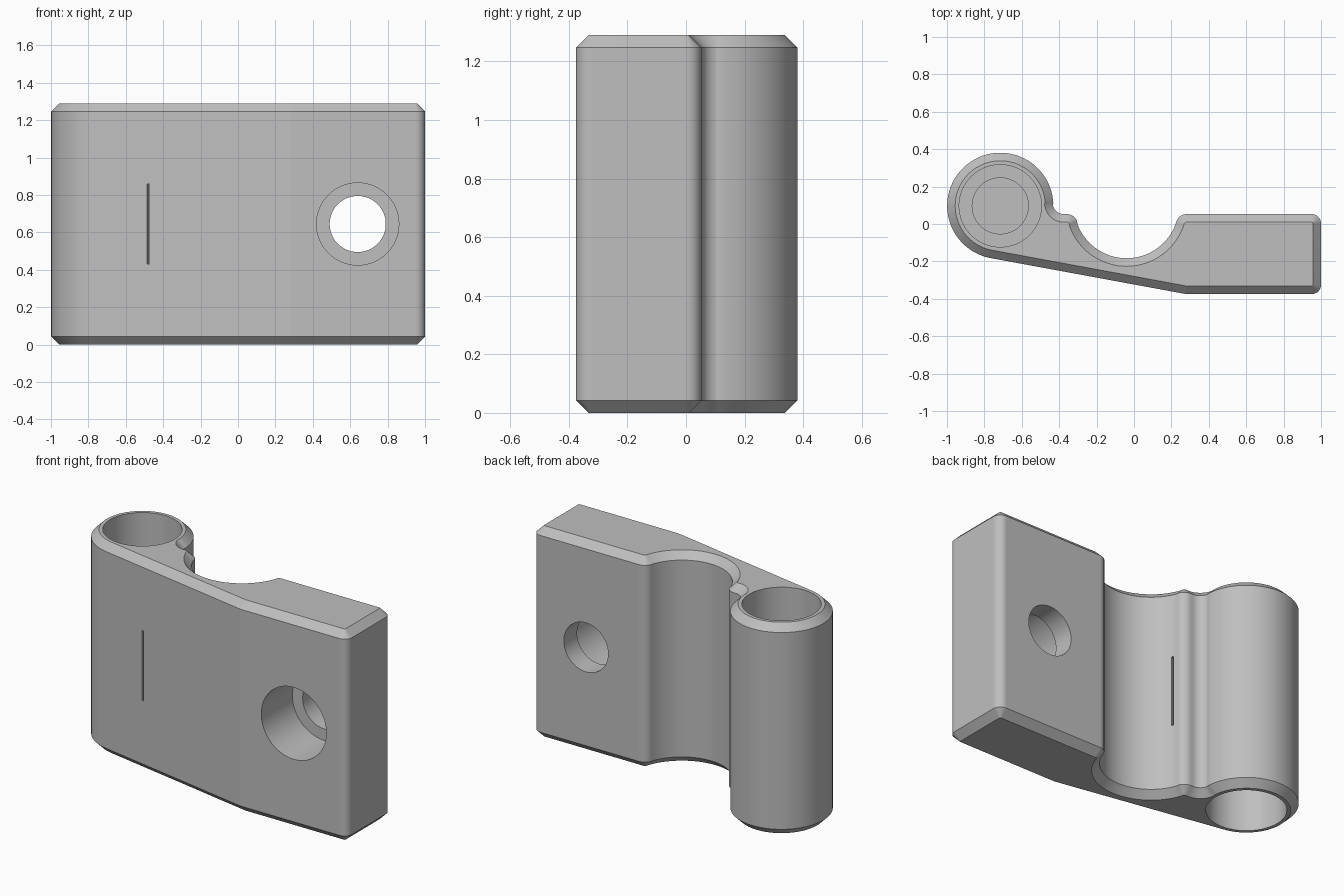
import bpy, bmesh
from math import radians, cos, sin, tau
from mathutils import Vector

cube = bpy.data.objects.get("Cube")
if cube:
    bpy.data.objects.remove(cube, do_unlink=True)

HEIGHT, CHAMFER = 1.29, 0.043
MID, THIRD = HEIGHT / 2, HEIGHT / 3
FRONT, BACK = -0.375, 0.053
BARREL_X, BARREL_Y = -0.715, 0.097
SEGMENTS = 64
UP = Vector((0, 0, 1))

grey = bpy.data.materials.new("mid grey")
grey.use_nodes = True
colour = (0.52, 0.52, 0.52, 1)
grey.diffuse_color = colour
grey.node_tree.nodes["Principled BSDF"].inputs["Base Color"].default_value = colour

bm = bmesh.new()


def arc(cx, cy, r, start, end, n):
    """Points on an arc, angles in degrees."""
    step = (end - start) / n
    return [Vector((cx + r * cos(radians(start + i * step)),
                    cy + r * sin(radians(start + i * step)))) for i in range(n + 1)]


def inset(points, d):
    """Move a counter-clockwise outline inwards by d."""
    result = []
    for i, p in enumerate(points):
        a = (p - points[i - 1]).normalized()
        b = (points[(i + 1) % len(points)] - p).normalized()
        na, nb = Vector((-a.y, a.x)), Vector((-b.y, b.x))
        result.append(p + (na + nb) * d / (1 + na.dot(nb)))
    return result


def make_ring(points):
    return [bm.verts.new(p) for p in points]


def bridge(rings):
    """Join successive rings with smooth walls."""
    for low, high in zip(rings, rings[1:]):
        for i, a in enumerate(low):
            j = (i + 1) % len(low)
            bm.faces.new((a, low[j], high[j], high[i])).smooth = True


def punch(face, ring):
    """Open a flat face around a ring."""
    normal = face.normal.copy()
    edges = list(face.edges)
    edges += [bm.edges.get((ring[i - 1], v)) for i, v in enumerate(ring)]
    bmesh.ops.delete(bm, geom=[face], context="FACES_ONLY")
    bmesh.ops.triangle_fill(bm, edges=edges, normal=normal, use_beauty=True)


def nearest(x, y, z):
    target = Vector((x, y, z))
    return min(bm.faces, key=lambda f: (f.calc_center_median() - target).length)


def circle(r, place):
    """Ring of radius r; place turns two offsets into a point."""
    return make_ring([place(r * cos(tau * i / SEGMENTS), r * sin(tau * i / SEGMENTS))
                      for i in range(SEGMENTS)])


# Outline of the leaf: plate, concave relief, small nub, barrel
outline = [Vector((0.28, FRONT))]
outline += arc(0.95, FRONT + 0.05, 0.05, -90, 0, 8)
outline += arc(0.95, BACK - 0.05, 0.05, 0, 90, 8)
outline += arc(0.283, BACK - 0.06, 0.06, 90, 160, 8)
outline += arc(-0.04, 0.097, 0.28, -20, -160, 40)
outline += arc(-0.36, BACK - 0.06, 0.06, 20, 90, 8)
outline += arc(-0.375, BACK + 0.06, 0.06, -90, -170, 8)
outline += arc(BARREL_X, BARREL_Y, 0.284, 3, 259.6, 64)

# Chamfered body
small = inset(outline, CHAMFER)
body = [make_ring([(p.x, p.y, z) for p in points]) for points, z in
        ((small, 0), (outline, CHAMFER), (outline, HEIGHT - CHAMFER), (small, HEIGHT))]
bridge(body)
bottom = bm.faces.new(body[0][::-1])
top = bm.faces.new(body[-1])
bm.normal_update()
for face in bm.faces:
    if face.calc_area() > 0.03:
        face.smooth = False

front = nearest(0.62, FRONT, MID)
back = nearest(0.62, BACK, MID)
slit_faces = [(nearest(-0.243, -0.28, MID), -0.48), (nearest(-0.29, -0.03, MID), -0.29)]

# Pin sockets at both ends of the barrel, each with a shallow centre recess
for cap, start, way in ((bottom, 0, 1), (top, HEIGHT, -1)):
    rings = [circle(r, lambda u, v: (BARREL_X + u, BARREL_Y + v, start + way * depth))
             for r, depth in ((0.22, 0), (0.22, THIRD), (0.15, THIRD), (0.15, THIRD + 0.05))]
    bridge(rings)
    bm.faces.new(rings[-1])
    punch(cap, rings[0])

# Counterbored screw hole through the plate
rings = [circle(r, lambda u, v: (0.64 + u, y, MID + v))
         for r, y in ((0.22, FRONT), (0.22, -0.075), (0.15, -0.075), (0.15, BACK))]
bridge(rings)
punch(front, rings[0])
punch(back, rings[-1])

# Thin slits in the front and in the relief
for face, x in slit_faces:
    normal = face.normal.copy()
    along = UP.cross(normal)
    centre = face.calc_center_median()
    centre += along * ((x - centre.x) / along.x if x < -0.4 else 0)
    corners = [centre + along * 0.006 * s + UP * THIRD / 2 * t
               for s, t in ((-1, -1), (1, -1), (1, 1), (-1, 1))]
    rings = [make_ring([c - normal * depth for c in corners]) for depth in (0, 0.04)]
    bridge(rings)
    bm.faces.new(rings[-1])
    punch(face, rings[0])

# Consistent normals and crisp edges
bmesh.ops.recalc_face_normals(bm, faces=bm.faces)
for edge in bm.edges:
    edge.smooth = edge.calc_face_angle(0) < radians(30)

mesh = bpy.data.meshes.new("hinge_leaf")
bm.to_mesh(mesh)
bm.free()
mesh.materials.append(grey)
leaf = bpy.data.objects.new("hinge_leaf", mesh)
bpy.context.scene.collection.objects.link(leaf)
